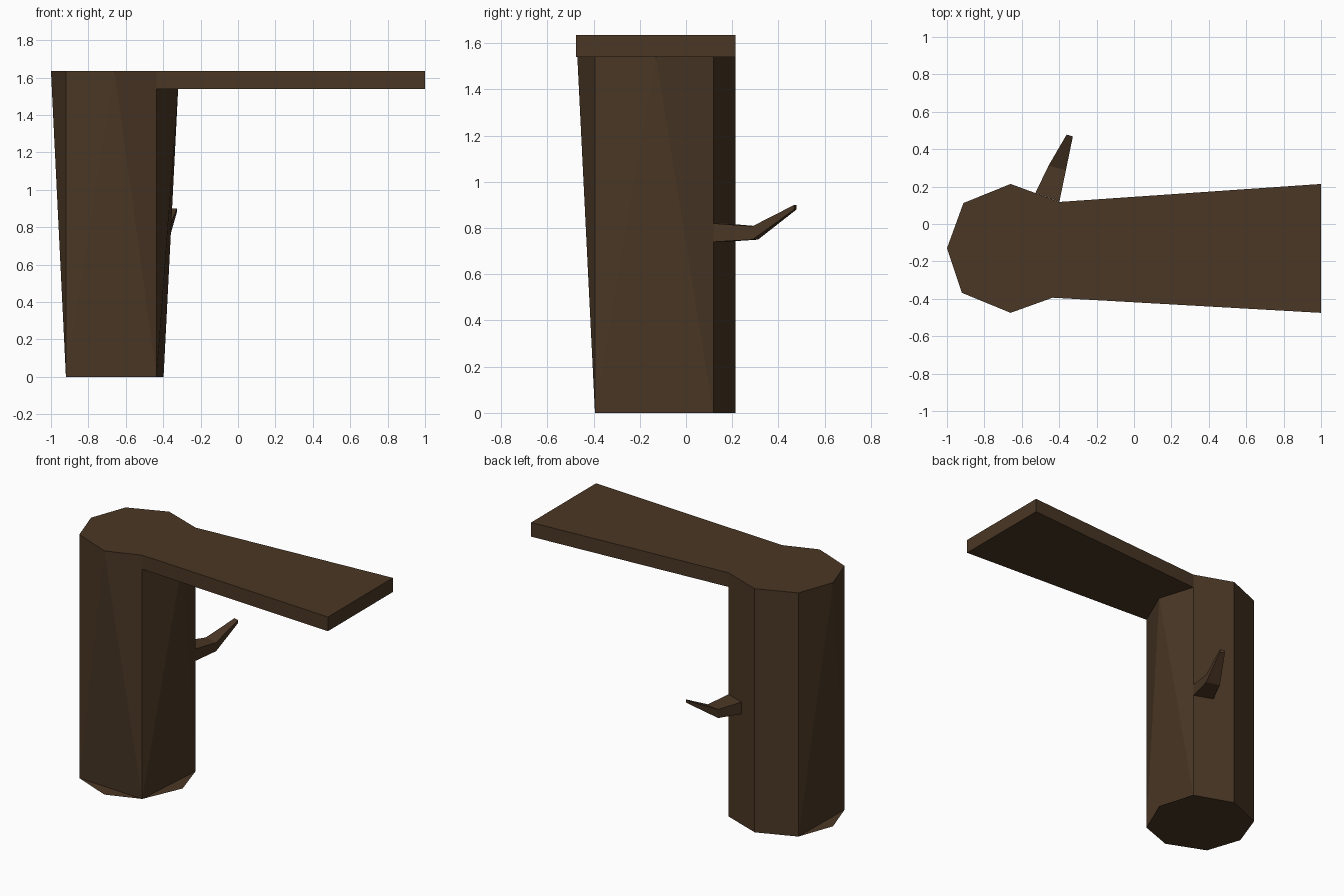
import bpy, bmesh

if "Cube" in bpy.data.objects:
    bpy.data.objects.remove(bpy.data.objects["Cube"])

bark = bpy.data.materials.new("dark_bark")
bark.diffuse_color = (0.069, 0.038, 0.0185, 1)
bark.use_nodes = True
bark.node_tree.nodes["Principled BSDF"].inputs["Base Color"].default_value = bark.diffuse_color

TOP, UNDER = 1.635, 1.54      # upper and lower height of the plank


def make(name, faces):
    """Build a flat-shaded object from polygons, welding shared corners."""
    bm = bmesh.new()
    for pts in faces:
        bm.faces.new([bm.verts.new(p) for p in pts])
    bmesh.ops.remove_doubles(bm, verts=bm.verts, dist=0.0005)
    bmesh.ops.recalc_face_normals(bm, faces=bm.faces)
    me = bpy.data.meshes.new(name)
    bm.to_mesh(me)
    bm.free()
    me.materials.append(bark)
    ob = bpy.data.objects.new(name, me)
    bpy.context.collection.objects.link(ob)
    return ob


def at(p, z):
    return (p[0], p[1], z)


# Octagon plan of the trunk
FL, F, FR, R = (-0.92, -0.368), (-0.66, -0.475), (-0.435, -0.394), (-0.32, -0.13)
BR, B, BL, L = (-0.398, 0.118), (-0.66, 0.214), (-0.912, 0.112), (-1.0, -0.13)


def flared_wall(a, m, b, top):
    """Wall that is straight at the foot and pushed out to corner m at the top."""
    mt = at(m, top)
    return [(at(a, 0), at(b, 0), mt),
            (at(a, 0), mt, at(a, top)),
            (at(b, 0), at(b, top), mt)]


# Trunk: three flared walls, two plain back walls, foot and top
faces = flared_wall(FL, F, FR, TOP) + flared_wall(BL, L, FL, TOP) + flared_wall(FR, R, BR, UNDER)
for a, b in ((BR, B), (B, BL)):
    faces.append([at(a, 0), at(b, 0), at(b, TOP), at(a, TOP)])
faces.append([at(p, 0) for p in (FL, F, FR, R, BR, B, BL, L)])
faces.append([at(p, TOP) for p in (FL, F, FR, BR, B, BL, L)])
make("trunk", faces)

# Plank growing out of the trunk top, open where it joins
plan = [FR, (1.0, -0.475), (1.0, 0.214), BR]
faces = [[at(p, TOP) for p in plan], [at(p, UNDER) for p in plan]]
for a, b in zip(plan, plan[1:]):
    faces.append([at(a, UNDER), at(b, UNDER), at(b, TOP), at(a, TOP)])
make("plank", faces)

# Bent twig: rectangular sections (left, right, low z, high z) joined in order
sections = [((-0.527, 0.166), (-0.399, 0.119), 0.74, 0.82),
            ((-0.457, 0.312), (-0.364, 0.288), 0.75, 0.808),
            ((-0.360, 0.478), (-0.327, 0.468), 0.88, 0.90)]
rings = [[at(l, lo), at(r, lo), at(r, hi), at(l, hi)] for l, r, lo, hi in sections]
faces = [rings[0], rings[-1]]
for s, t in zip(rings, rings[1:]):
    for i in range(4):
        j = (i + 1) % 4
        faces.append([s[i], s[j], t[j], t[i]])
make("twig", faces)
